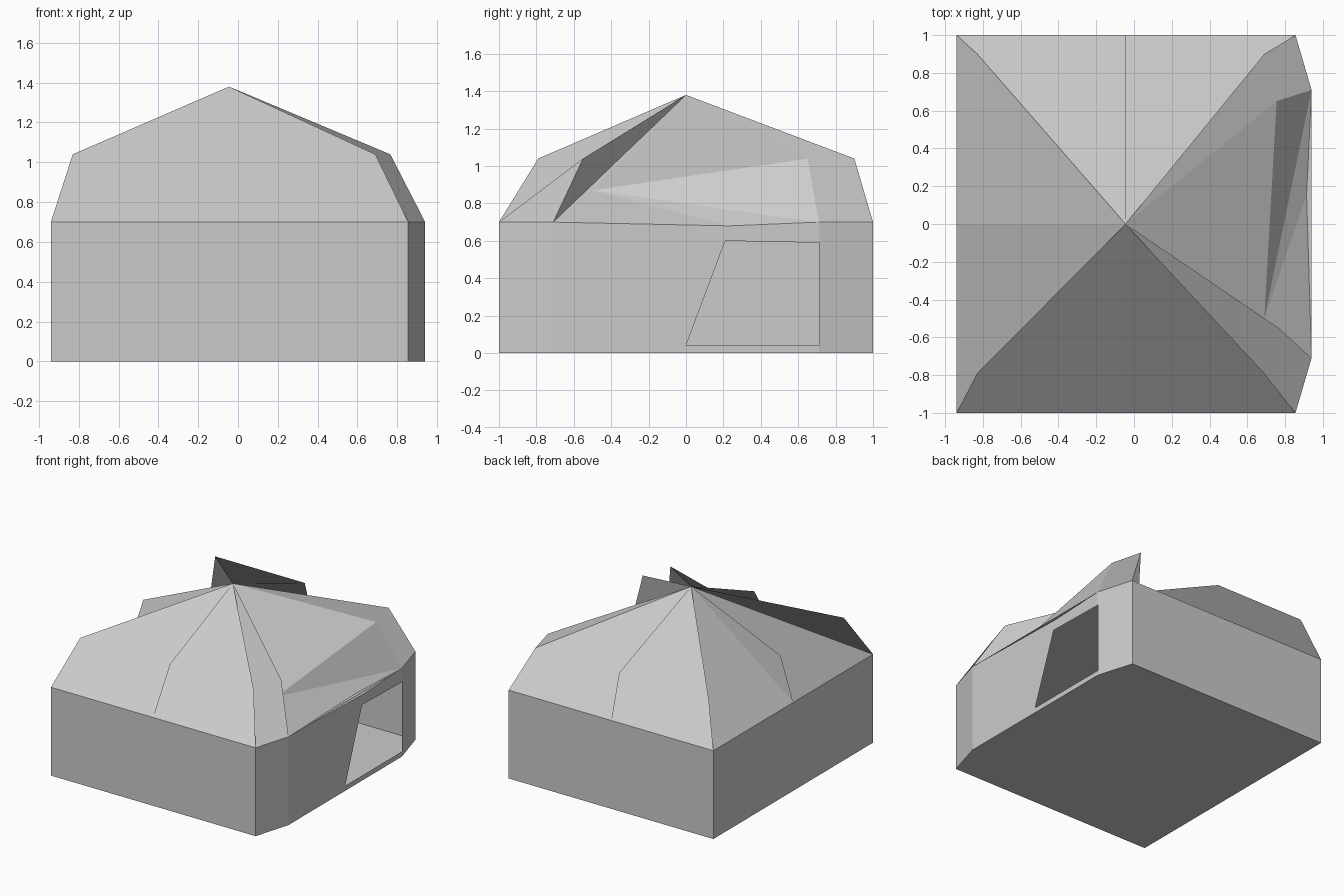
import bpy
from mathutils import Vector
from mathutils.geometry import normal

if "Cube" in bpy.data.objects:
    bpy.data.objects.remove(bpy.data.objects["Cube"])

WALL, SHOULDER = 0.70, 1.04
apex = (-0.045, 0, 1.38)


def build(name, faces, shade=None):
    """Make one object from faces given as point lists; shade sets one shared normal."""
    verts, index, polys = [], {}, []
    for face in faces:
        poly = []
        for p in face:
            key = tuple(round(c, 4) for c in p)
            if key not in index:
                index[key] = len(verts)
                verts.append(key)
            poly.append(index[key])
        polys.append(poly)
    mesh = bpy.data.meshes.new(name)
    mesh.from_pydata(verts, [], polys)
    mesh.update()
    if shade:
        mesh.normals_split_custom_set([shade] * len(mesh.loops))
    obj = bpy.data.objects.new(name, mesh)
    bpy.context.collection.objects.link(obj)
    return obj


def facing(points, up=True):
    """Return the points wound so the face looks up (or down)."""
    is_up = normal(*[Vector(p) for p in points]).z > 0
    return list(points) if is_up == up else list(points)[::-1]


def panel(name, points, start):
    """Folded cloth panel: triangles fanned from one vertex, shaded as one."""
    loop = facing(points)
    k = loop.index(points[start])
    loop = loop[k:] + loop[:k]
    tris = [[loop[0], loop[i], loop[i + 1]] for i in range(1, len(loop) - 1)]
    build(name, tris, tuple(normal(*[Vector(p) for p in loop])))


def low(x, y):
    return (x, y, WALL)


def high(x, y):
    return (x, y, SHOULDER)


# Eave corners, and the shoulder points above them
fl, fr, bl, br = low(-.94, -1), low(.855, -1), low(-.94, 1), low(.855, 1)
rf, rb = low(.94, -.71), low(.94, .71)
fl_s, fr_s = high(-.83, -.79), high(.69, -.79)
bl_s, br_s = high(-.83, .9), high(.69, .9)
rf_s, rb_s = high(.765, -.55), high(.755, .65)

# Middle seams of the front, back and left sides (eave, shoulder)
front = (low(-.045, -1), high(-.045, -.79))
back = (low(-.045, 1), high(-.045, .9))
left = (low(-.94, 0), high(-.83, 0))

# Roof panels: apex, hip shoulder, hip eave, seam; last the fold vertex
panels = {
    "roof_front_left": (fl_s, fl, *front, 3),
    "roof_front_right": (fr_s, fr, *front, 3),
    "roof_back_left": (bl_s, bl, *back, 1),
    "roof_back_right": (br_s, br, *back, 0),
    "roof_left_front": (fl, *left, 0),
    "roof_left_back": (bl_s, bl, *left, 0),
    "roof_corner_front": (fr_s, fr, rf, rf_s, 2),
    "roof_corner_back": (br_s, br, rb, rb_s, 1),
}
for name, (*points, start) in panels.items():
    panel(name, [apex] + points, start)

# Right roof panel with its sagging crease
sag = (.69, -.5, .87)
dip = (.94, .23, .68)
build("roof_right", [
    [apex, rf_s, rf], [apex, rf, sag], [apex, sag, rb_s],
    [sag, rb, rb_s], [sag, dip, rb], [sag, rf, dip]])

# Plain walls
outline = [rb, br, bl, fl, fr, rf]
ground = [(x, y, 0) for x, y, z in outline]
build("walls", [[ground[i], ground[i + 1], outline[i + 1], outline[i]]
                for i in range(5)])

# Right wall with the door opening
door_wall = [(-.71, 0), (.71, 0), (.71, .04), (0, .04), (.21, .6),
             (.71, .59), (.71, .7), (.23, .68), (-.71, .7)]
build("door_wall", [[(.94, y, z) for y, z in door_wall]])

# Floor and flat ceiling under the roof
build("floor", [facing(ground, up=False)])
build("ceiling", [facing(outline)])
